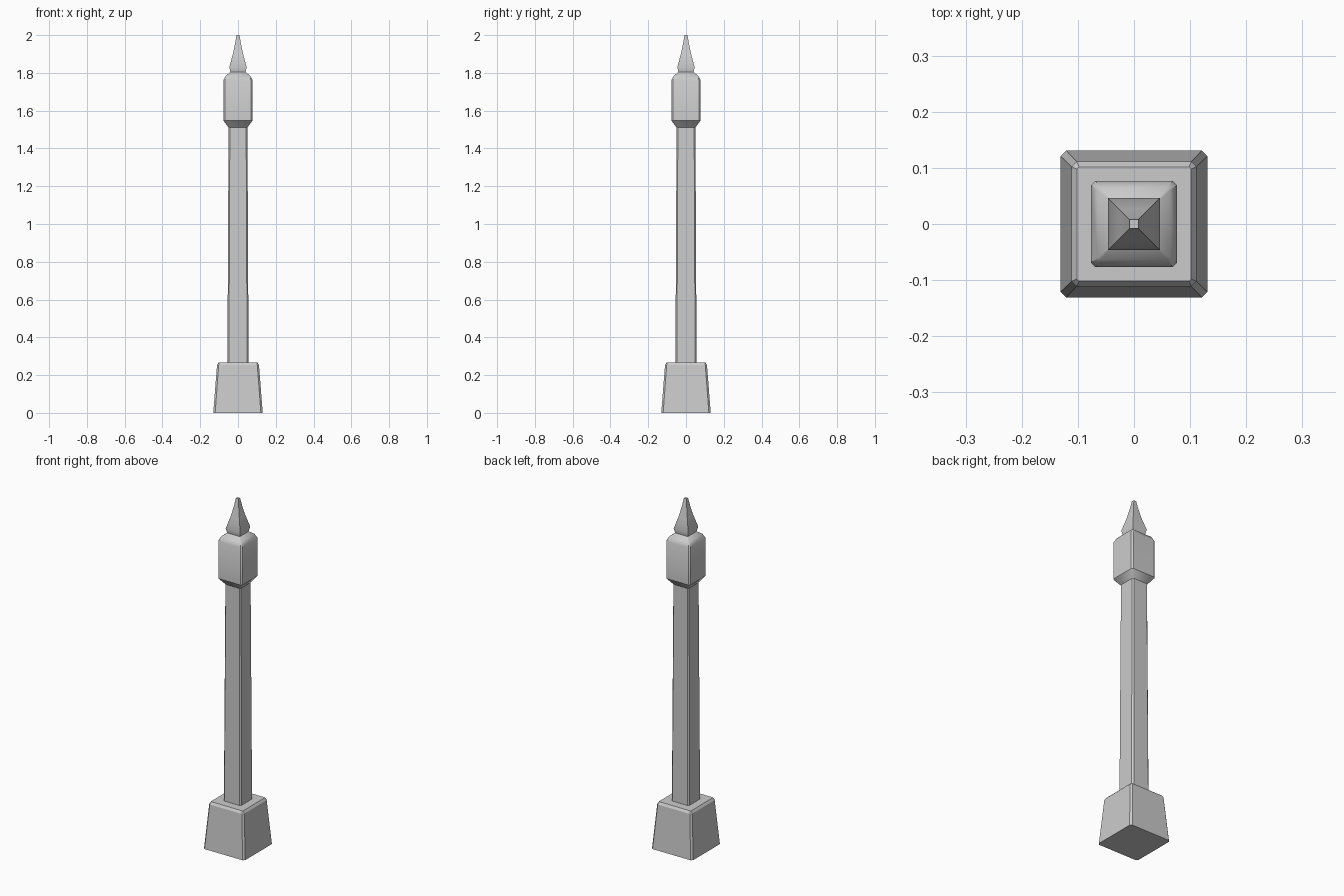
import bpy, bmesh, math

if "Cube" in bpy.data.objects:
    bpy.data.objects.remove(bpy.data.objects["Cube"])


def ring_points(half, chamfer):
    # Square outline with cut corners, or a plain square when chamfer is 0
    if chamfer == 0:
        return [(half, -half), (half, half), (-half, half), (-half, -half)]
    c = half - chamfer
    return [(c, -half), (half, -c), (half, c), (c, half),
            (-c, half), (-half, c), (-half, -c), (-c, -half)]


def loft(name, sections, cap_bottom=False, cap_top=False, smooth=None):
    # sections: (z, half width, corner chamfer)
    bm = bmesh.new()
    rings = [[bm.verts.new((x, y, z)) for x, y in ring_points(h, c)]
             for z, h, c in sections]
    for lo, hi in zip(rings, rings[1:]):
        n = len(lo)
        for i in range(n):
            j = (i + 1) % n
            bm.faces.new((lo[i], lo[j], hi[j], hi[i]))
    if cap_bottom:
        bm.faces.new(rings[0][::-1])
    if cap_top:
        bm.faces.new(rings[-1])
    mesh = bpy.data.meshes.new(name)
    bm.to_mesh(mesh)
    bm.free()
    obj = bpy.data.objects.new(name, mesh)
    bpy.context.collection.objects.link(obj)
    if smooth:
        bpy.ops.object.select_all(action='DESELECT')
        obj.select_set(True)
        bpy.context.view_layer.objects.active = obj
        bpy.ops.object.shade_smooth_by_angle(angle=math.radians(smooth))
    return obj


# Tapered plinth with bevelled top, closing in on the shaft
loft("base", [(0, 0.131, 0.010), (0.254, 0.111, 0.009),
              (0.267, 0.102, 0.004), (0.267, 0.056, 0.008)], cap_bottom=True)

# Long, slightly tapering shaft
loft("shaft", [(0.267, 0.056, 0.008), (1.511, 0.050, 0.007)])

# Wider head block with flared underside and rounded shoulders
loft("head", [(1.511, 0.050, 0.007), (1.548, 0.077, 0.008),
              (1.762, 0.077, 0.008), (1.786, 0.064, 0.004),
              (1.804, 0.040, 0.001)], smooth=35)

# Pointed square finial with a slightly hollow taper
loft("finial", [(1.804, 0.040, 0), (1.831, 0.046, 0), (1.90, 0.027, 0),
                (1.96, 0.0145, 0), (2.0, 0.008, 0)], cap_top=True, smooth=30)
